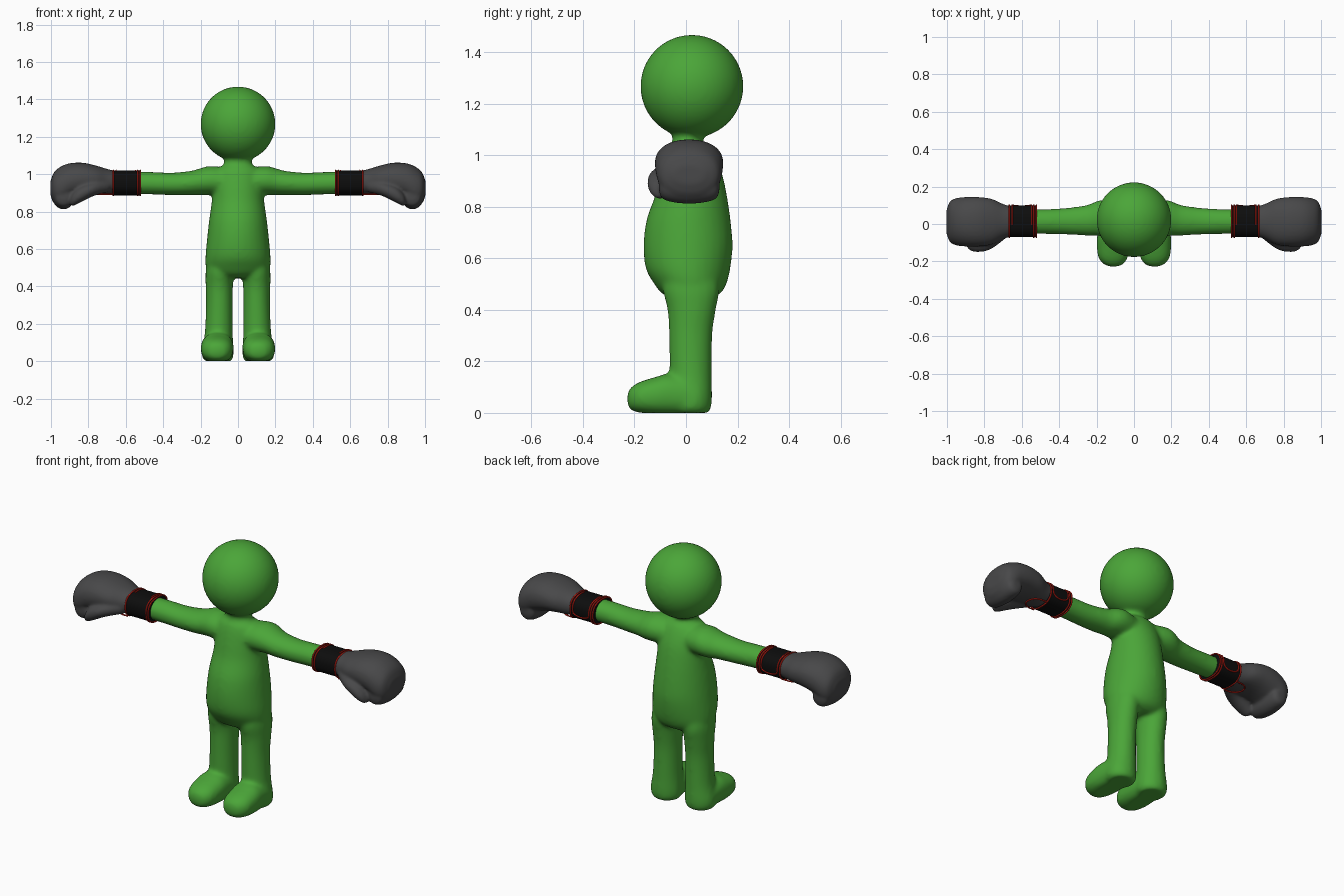
import bpy, bmesh
from math import sin, cos, pi, radians
from mathutils import Vector, Matrix

cube = bpy.data.objects.get("Cube")
if cube:
    bpy.data.objects.remove(cube, do_unlink=True)


def material(name, rgb):
    m = bpy.data.materials.new(name)
    m.use_nodes = True
    m.diffuse_color = (*rgb, 1)
    bsdf = m.node_tree.nodes["Principled BSDF"]
    bsdf.inputs["Base Color"].default_value = (*rgb, 1)
    bsdf.inputs["Roughness"].default_value = 0.6
    return m


GREEN = material("body green", (0.07, 0.38, 0.04))
GREY = material("glove grey", (0.065, 0.065, 0.067))
BLACK = material("cuff black", (0.004, 0.004, 0.004))
RED = material("trim red", (0.6, 0.015, 0.008))


def oval(angle, power):
    """Point on a unit superellipse."""
    c, s = cos(angle), sin(angle)
    e = 2 / power
    return (abs(c) ** e * (1 if c > 0 else -1), abs(s) ** e * (1 if s > 0 else -1))


def smooth_sections(sections, steps=4):
    """Catmull-Rom interpolation between cross-sections."""
    out = []
    last = len(sections) - 1
    for i in range(last):
        p0, p1 = sections[max(i - 1, 0)], sections[i]
        p2, p3 = sections[i + 1], sections[min(i + 2, last)]
        for k in range(steps):
            t = k / steps
            out.append([0.5 * (2 * b + (c - a) * t + (2 * a - 5 * b + 4 * c - d) * t * t
                               + (3 * b - a - 3 * c + d) * t ** 3)
                        for a, b, c, d in zip(p0, p1, p2, p3)])
    return out + [list(sections[-1])]


def loft(bm, axis, sections, side=1, power=2, count=32):
    """Capped loft; each section is (position, centre a, centre b, radius a, radius b)."""
    rings = []
    for t, a, b, ra, rb in smooth_sections(sections):
        ring = []
        for k in range(count):
            u, v = oval(2 * pi * k / count, power)
            p, q = a + max(ra, 0.004) * u, b + max(rb, 0.004) * v
            x, y, z = {"x": (t, p, q), "y": (p, t, q), "z": (p, q, t)}[axis]
            ring.append(bm.verts.new((x * side, y, max(z, 0))))
        rings.append(ring)
    for r0, r1 in zip(rings, rings[1:]):
        for k in range(count):
            n = (k + 1) % count
            bm.faces.new((r0[k], r0[n], r1[n], r1[k]))
    bm.faces.new(rings[0])
    bm.faces.new(rings[-1])


def finish(bm, name, mat, voxel=0, passes=0):
    """Turn the bmesh into an object, optionally fusing and softening its parts."""
    bmesh.ops.recalc_face_normals(bm, faces=bm.faces)
    mesh = bpy.data.meshes.new(name)
    bm.to_mesh(mesh)
    bm.free()
    mesh.materials.append(mat)
    obj = bpy.data.objects.new(name, mesh)
    bpy.context.collection.objects.link(obj)
    for poly in mesh.polygons:
        poly.use_smooth = len(poly.vertices) == 4
    if voxel:
        fuse = obj.modifiers.new("fuse", "REMESH")
        fuse.mode = "VOXEL"
        fuse.voxel_size = voxel
        fuse.use_smooth_shade = True
        soft = obj.modifiers.new("soften", "SMOOTH")
        soft.factor = 0.5
        soft.iterations = passes
    return obj


def piping(name, points, closed, radius=0.004):
    """Thin red trim along a path."""
    curve = bpy.data.curves.new(name, "CURVE")
    curve.dimensions = "3D"
    curve.bevel_depth = radius
    curve.bevel_resolution = 2
    curve.use_fill_caps = True
    spline = curve.splines.new("POLY")
    spline.points.add(len(points) - 1)
    for p, co in zip(spline.points, points):
        p.co = (*co, 1)
    spline.use_cyclic_u = closed
    curve.materials.append(RED)
    bpy.context.collection.objects.link(bpy.data.objects.new(name, curve))


# Body: head, torso, limbs and feet fused into one soft figure
TORSO = [(0.445, 0, 0.02, 0.11, 0.08), (0.465, 0, 0.02, 0.15, 0.115), (0.50, 0, 0.017, 0.172, 0.14),
         (0.56, 0, 0.008, 0.174, 0.164), (0.65, 0, 0.008, 0.166, 0.173), (0.75, 0, 0.01, 0.155, 0.163),
         (0.85, 0, 0.02, 0.141, 0.138), (0.93, 0, 0.02, 0.135, 0.12), (0.99, 0, 0.015, 0.13, 0.10),
         (1.03, 0, 0.01, 0.11, 0.08), (1.055, 0, 0.006, 0.075, 0.058), (1.12, 0, 0.01, 0.075, 0.065)]
LEG = [(0, 0.108, 0.018, 0.07, 0.07), (0.02, 0.108, 0.018, 0.083, 0.08), (0.06, 0.108, 0.018, 0.085, 0.083),
       (0.15, 0.103, 0.018, 0.075, 0.082), (0.3, 0.1, 0.018, 0.071, 0.084), (0.4, 0.1, 0.022, 0.073, 0.094),
       (0.48, 0.098, 0.02, 0.075, 0.11), (0.56, 0.09, 0.015, 0.07, 0.10)]
FOOT = [(0.05, 0.108, 0.06, 0.08, 0.07), (-0.06, 0.11, 0.07, 0.087, 0.082), (-0.12, 0.112, 0.065, 0.087, 0.074),
        (-0.18, 0.112, 0.06, 0.078, 0.06), (-0.215, 0.11, 0.055, 0.052, 0.043), (-0.228, 0.11, 0.055, 0.02, 0.018)]
ARM = [(0.06, 0.02, 0.96, 0.09, 0.075), (0.15, 0.03, 0.966, 0.1, 0.077), (0.2, 0.03, 0.96, 0.092, 0.072),
       (0.25, 0.02, 0.953, 0.082, 0.065), (0.35, 0.015, 0.948, 0.072, 0.06), (0.45, 0.013, 0.951, 0.067, 0.06),
       (0.56, 0.013, 0.953, 0.066, 0.06)]
body = bmesh.new()
bmesh.ops.create_uvsphere(body, u_segments=48, v_segments=32, radius=0.2,
                          matrix=Matrix.Translation((0, 0.023, 1.268)))
loft(body, "z", TORSO)
for side in (1, -1):
    loft(body, "z", LEG, side)
    loft(body, "y", FOOT, side, power=2.3)
    loft(body, "x", ARM, side)
finish(body, "body", GREEN, 0.01, 12)

# Gloves: hand, curled fingers and thumb
HAND = [(0.64, 0.015, 0.955, 0.075, 0.058), (0.70, 0.013, 0.96, 0.094, 0.068), (0.76, 0.012, 0.97, 0.122, 0.076),
        (0.83, 0.012, 0.973, 0.132, 0.088), (0.90, 0.012, 0.96, 0.132, 0.098), (0.95, 0.012, 0.934, 0.126, 0.105),
        (0.985, 0.012, 0.926, 0.107, 0.082), (1.003, 0.012, 0.925, 0.06, 0.035)]
FINGERS = [(-0.105, 0.93, 0.885, 0.02, 0.02), (-0.085, 0.932, 0.877, 0.047, 0.05), (0.012, 0.933, 0.872, 0.056, 0.06),
           (0.11, 0.932, 0.877, 0.047, 0.05), (0.13, 0.93, 0.885, 0.02, 0.02)]
THUMB = [(0.69, -0.05, 0.935, 0.03, 0.03), (0.77, -0.092, 0.92, 0.045, 0.036), (0.84, -0.104, 0.892, 0.046, 0.042),
         (0.88, -0.102, 0.866, 0.036, 0.035), (0.897, -0.1, 0.853, 0.014, 0.015)]

# Cuff surface: centre and radii in y and z
CY, CZ, RY, RZ, POWER = 0.015, 0.953, 0.085, 0.066, 2.5


def on_cuff(x, angle, lift=0.001):
    u, v = oval(angle, POWER)
    return Vector((x, CY + (RY + lift) * u, CZ + (RZ + lift) * v))


for side, label in ((1, "left"), (-1, "right")):
    glove = bmesh.new()
    loft(glove, "x", HAND, side, power=2.2)
    loft(glove, "y", FINGERS, side)
    loft(glove, "x", THUMB, side)
    finish(glove, label + "_glove", GREY, 0.008, 5)

    cuff = bmesh.new()
    loft(cuff, "x", [(x, CY, CZ, RY, RZ) for x in (0.522, 0.595, 0.668)], side, POWER, 48)
    finish(cuff, label + "_cuff", BLACK)

    # Trim rings around both ends of the cuff
    flip = Vector((side, 1, 1))
    for i, x in enumerate((0.522, 0.536, 0.667)):
        ring = [on_cuff(x, 2 * pi * k / 48) * flip for k in range(48)]
        piping(f"{label}_cuff_ring_{i + 1}", ring, True)

    # Rounded strap end outlined on the back of the cuff
    half = [(0.052, radians(100 - 10 * k)) for k in range(11)]
    half += [(0.052 * cos(t), -0.4 * sin(t)) for t in (pi / 8 * k for k in range(1, 5))]
    outline = [(-w, a) for w, a in half] + [(w, a) for w, a in reversed(half[:-1])]
    piping(label + "_strap_trim", [on_cuff(0.6 + w, a) * flip for w, a in outline], False)

    # Looped seam at the wrist opening underneath
    seam = [Vector((0.67 + 0.085 * sin(pi * k / 16) ** 0.6, 0.01 - 0.055 * cos(pi * k / 16), 0.893)) * flip
            for k in range(17)]
    piping(label + "_wrist_seam", seam, False)
